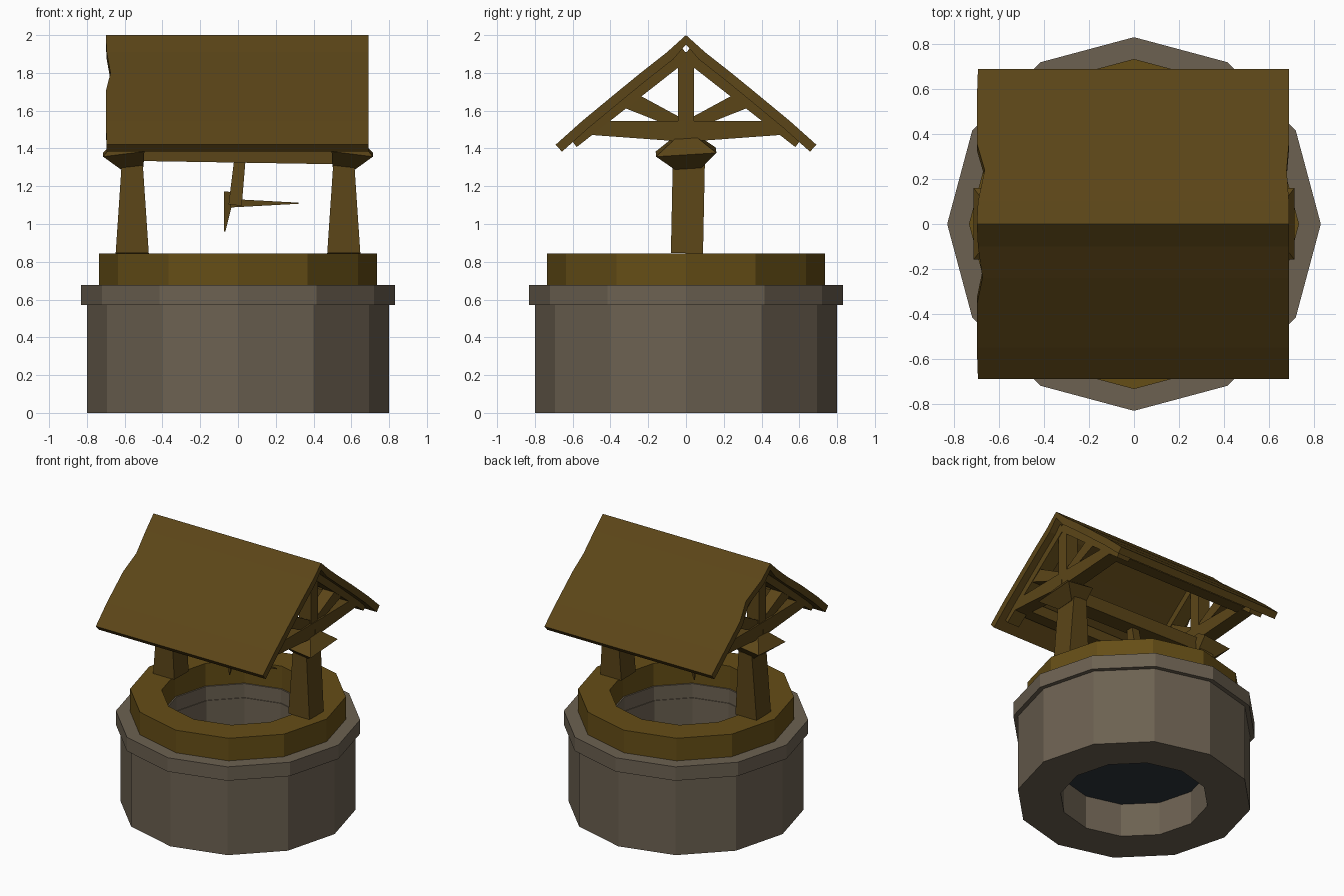
import bpy, bmesh, math
from mathutils import Vector

if "Cube" in bpy.data.objects:
    bpy.data.objects.remove(bpy.data.objects["Cube"])


def material(name, rgb):
    m = bpy.data.materials.new(name)
    m.diffuse_color = (*rgb, 1)
    m.use_nodes = True
    m.node_tree.nodes["Principled BSDF"].inputs["Base Color"].default_value = m.diffuse_color
    return m


STONE = material("stone", (0.15, 0.12, 0.083))
RIM_WOOD = material("rim_wood", (0.13, 0.075, 0.008))
WOOD = material("dark_wood", (0.105, 0.06, 0.009))
WATER = material("water", (0.026, 0.036, 0.045))


def finish(name, bm, mat):
    bmesh.ops.recalc_face_normals(bm, faces=bm.faces)
    me = bpy.data.meshes.new(name)
    bm.to_mesh(me)
    bm.free()
    me.materials.append(mat)
    ob = bpy.data.objects.new(name, me)
    bpy.context.collection.objects.link(ob)
    return ob


def ring(name, r_in, r_out, z0, z1, mat, n=12):
    bm = bmesh.new()
    profile = [(r_in, z0), (r_out, z0), (r_out, z1), (r_in, z1)]
    cols = [[bm.verts.new((r * math.cos(2 * math.pi * i / n),
                           r * math.sin(2 * math.pi * i / n), z))
             for r, z in profile] for i in range(n)]
    for i in range(n):
        a, b = cols[i], cols[(i + 1) % n]
        for j in range(4):
            k = (j + 1) % 4
            bm.faces.new((a[j], b[j], b[k], a[k]))
    return finish(name, bm, mat)


def bar(name, stations, mat=WOOD):
    """Square-section bar through stations of (point, side width, up height)."""
    bm = bmesh.new()
    d = (Vector(stations[-1][0]) - Vector(stations[0][0])).normalized()
    ref = Vector((1, 0, 0)) if abs(d.x) < 0.7 else Vector((0, 1, 0))
    side = (ref - d * ref.dot(d)).normalized()
    up = d.cross(side)
    loops = []
    for p, w, h in stations:
        loops.append([bm.verts.new(Vector(p) + side * (sx * w / 2) + up * (sy * h / 2))
                      for sx, sy in ((-1, -1), (1, -1), (1, 1), (-1, 1))])
    for a, b in zip(loops, loops[1:]):
        for j in range(4):
            k = (j + 1) % 4
            bm.faces.new((a[j], a[k], b[k], b[j]))
    bm.faces.new(loops[0])
    bm.faces.new(loops[-1])
    return finish(name, bm, mat)


# Well shaft, stone lip, wooden rim and water
ring("stone_wall", 0.505, 0.80, 0, 0.572, STONE)
ring("stone_lip", 0.51, 0.832, 0.572, 0.676, STONE)
ring("wooden_rim", 0.52, 0.735, 0.676, 0.845, RIM_WOOD)
bm = bmesh.new()
bmesh.ops.create_circle(bm, cap_ends=True, segments=12, radius=0.51)
water = finish("water", bm, WATER)
water.location.z = 0.25

for s, tag in ((-1, "left"), (1, "right")):
    # Tapered post with flared cap
    bar(tag + "_post", [((s * 0.56, 0.005, 0.845), 0.175, 0.17),
                        ((s * 0.56, 0.015, 1.33), 0.11, 0.17)])
    bar(tag + "_post_cap", [((s * 0.56, 0.01, 1.30), 0.12, 0.14),
                            ((s * 0.605, 0, 1.38), 0.22, 0.32),
                            ((s * 0.58, 0, 1.46), 0.12, 0.12)])
    # Gable truss
    x = s * 0.585
    bar(tag + "_king_post", [((x, 0, 1.47), 0.10, 0.085), ((x, 0, 1.91), 0.10, 0.085)])
    for t, end in ((-1, "front"), (1, "back")):
        bar(f"{tag}_{end}_tie_beam", [((x, 0, 1.49), 0.11, 0.11),
                                      ((x, t * 0.55, 1.51), 0.10, 0.07)])
        bar(f"{tag}_{end}_rafter", [((x, 0, 1.905), 0.11, 0.07),
                                    ((x, t * 0.60, 1.435), 0.10, 0.07)])
        bar(f"{tag}_{end}_strut", [((x, t * 0.03, 1.53), 0.08, 0.06),
                                   ((x, t * 0.33, 1.67), 0.10, 0.10)])

# Long beams under the roof
bar("cross_beam", [((-0.60, 0, 1.385), 0.12, 0.10), ((0.60, 0, 1.365), 0.12, 0.10)])
for t, end in ((-1, "front"), (1, "back")):
    bar(end + "_purlin", [((-0.62, t * 0.49, 1.51), 0.09, 0.08),
                          ((0.62, t * 0.49, 1.51), 0.09, 0.08)])

# Hook hanging from the cross beam
bar("hook_shank", [((0.01, 0, 1.34), 0.06, 0.05), ((-0.015, 0, 1.10), 0.07, 0.10)])
bar("hook_arm", [((-0.04, 0, 1.11), 0.07, 0.045), ((0.32, 0, 1.11), 0.008, 0.006)])
bar("hook_spike", [((-0.045, 0, 1.17), 0.06, 0.055), ((-0.07, 0, 0.96), 0.006, 0.006)])

# Slightly sagging roof with worn gable edges: (y, z, left x, right x)
half = [(0.69, 1.42, -0.695, 0.69), (0.55, 1.545, -0.70, 0.69),
        (0.36, 1.702, -0.70, 0.69), (0.24, 1.80, -0.675, 0.68),
        (0.10, 1.91, -0.695, 0.69)]
front = [(-y, z, a, b if y != 0.24 else 0.69) for y, z, a, b in half]
back = [(y, z, a if y != 0.24 else -0.665, b) for y, z, a, b in reversed(half)]
rows = front + [(0, 2.0, -0.70, 0.69)] + back
bm = bmesh.new()
grid = [(bm.verts.new((a, y, z)), bm.verts.new((b, y, z))) for y, z, a, b in rows]
for (a, b), (c, d) in zip(grid, grid[1:]):
    bm.faces.new((a, b, d, c))
roof = finish("roof", bm, WOOD)
if roof.data.polygons[0].normal.z < 0:
    roof.data.flip_normals()
thick = roof.modifiers.new("thickness", "SOLIDIFY")
thick.thickness = 0.05
thick.offset = -1
